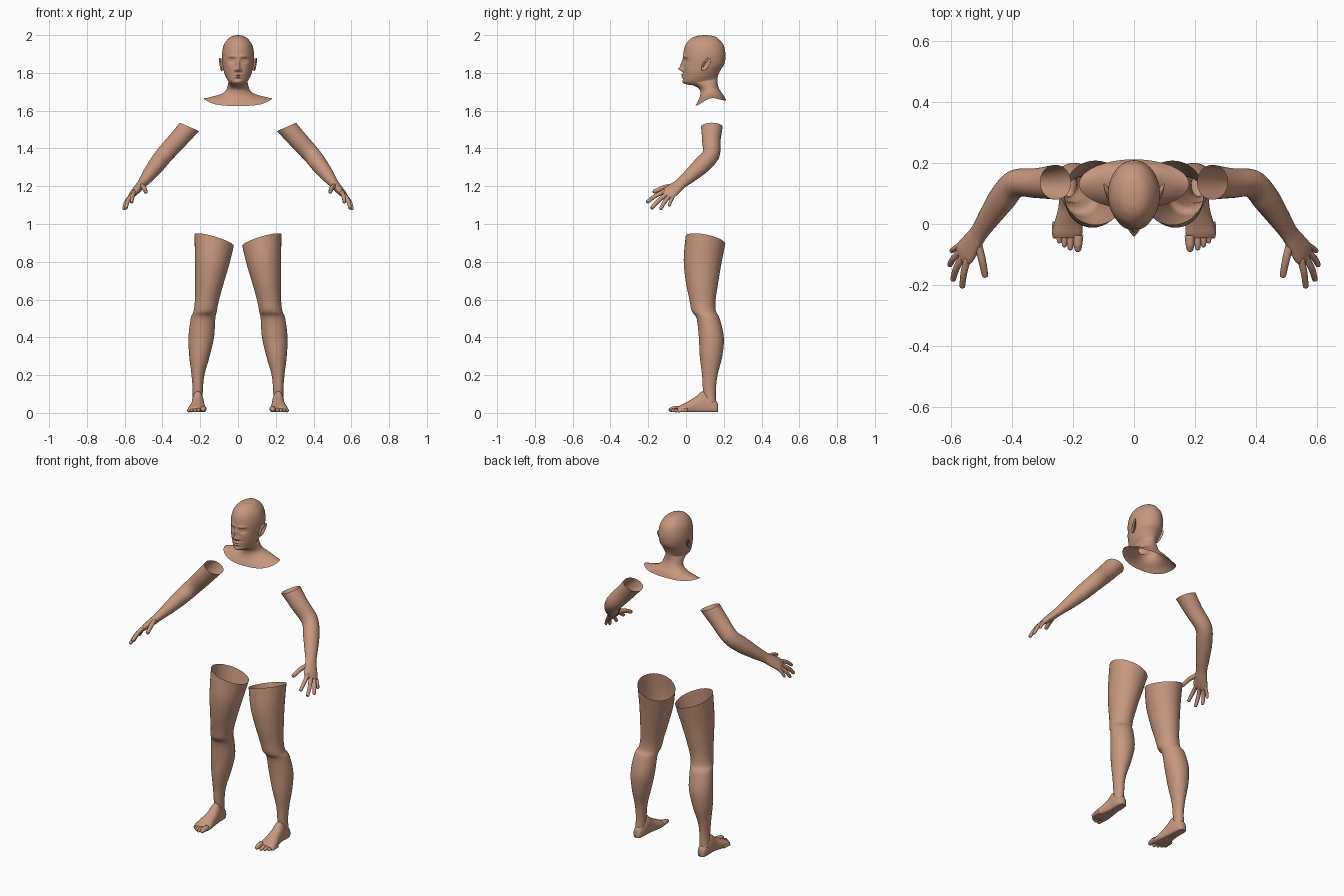
import bpy, bmesh
from math import cos, sin, pi, exp
from mathutils import Vector

cube = bpy.data.objects.get("Cube")
if cube:
    bpy.data.objects.remove(cube)

skin = bpy.data.materials.new("skin")
skin.use_nodes = True
skin.diffuse_color = (0.57, 0.31, 0.21, 1)
skin.node_tree.nodes["Principled BSDF"].inputs["Base Color"].default_value = skin.diffuse_color


def finish(name, bm, mirror):
    bmesh.ops.recalc_face_normals(bm, faces=bm.faces)
    mesh = bpy.data.meshes.new(name)
    bm.to_mesh(mesh)
    bm.free()
    mesh.materials.append(skin)
    mesh.polygons.foreach_set("use_smooth", [True] * len(mesh.polygons))
    ob = bpy.data.objects.new(name, mesh)
    bpy.context.scene.collection.objects.link(ob)
    if mirror:
        ob.modifiers.new("Mirror", "MIRROR").use_mirror_merge = False
    return ob


def spline(a, b, c, d, t):
    return b + (c - a) * (t / 2) + (a - b * 2.5 + c * 2 - d / 2) * t * t \
        + ((b - c) * 1.5 + (d - a) / 2) * t ** 3


def loft(name, rings, sides=32, steps=6, caps=(False, False), warp=None, mirror=True):
    """Skin elliptical rings (centre, half axis, half axis) with a smooth tube."""
    rows = []
    for i in range(len(rings) - 1):
        quad = [rings[max(0, min(len(rings) - 1, i + k))] for k in (-1, 0, 1, 2)]
        for s in range(steps):
            rows.append([spline(*(r[j] for r in quad), s / steps) for j in range(3)])
    rows.append(rings[-1])
    bm = bmesh.new()
    grid = []
    for c, a, b in rows:
        row = []
        for k in range(sides):
            t = 2 * pi * k / sides
            p = c + a * cos(t) + b * sin(t)
            row.append(bm.verts.new(warp(p) if warp else p))
        grid.append(row)
    for lo, hi in zip(grid, grid[1:]):
        for k in range(sides):
            m = (k + 1) % sides
            bm.faces.new((lo[k], lo[m], hi[m], hi[k]))
    for cap, row in zip(caps, (grid[0], grid[-1])):
        if cap:
            bm.faces.new(row)
    return finish(name, bm, mirror)


def path_rings(points, side, start=None):
    """Turn (x, y, z, half width, half thickness) stations into rings across the path."""
    pos = [Vector(p[:3]) for p in points]
    rings = []
    for i, p in enumerate(points):
        d = (pos[min(i + 1, len(pos) - 1)] - pos[max(i - 1, 0)]).normalized()
        if i == 0 and start:
            d = Vector(start).normalized()
        a = (side - d * side.dot(d)).normalized()
        rings.append((pos[i], a * p[3], d.cross(a) * p[4]))
    return rings


def digit(name, root, mid, tip, r, side):
    """Finger or toe with a rounded tip."""
    a, b, c = Vector(root), Vector(mid), Vector(tip)
    d = (c - b).normalized()
    stations = [(a, r * 1.1), (b, r), (c - d * r, r * .85), (c - d * r * .35, r * .65), (c, r * .1)]
    loft(name, path_rings([(*p, w, w) for p, w in stations], side),
         sides=14, steps=4, caps=(True, True))


# Head, neck and open collar: z front, z back, half width, y front, y back
head_table = [
    (2.0, 2.0, .002, .1, .104), (1.995, 1.995, .03, .056, .145),
    (1.98, 1.98, .053, .024, .172), (1.95, 1.95, .074, -.002, .197),
    (1.91, 1.91, .084, -.013, .208), (1.87, 1.87, .085, -.015, .208),
    (1.83, 1.84, .081, -.013, .2), (1.8, 1.815, .075, -.014, .183),
    (1.77, 1.79, .065, -.014, .171), (1.75, 1.778, .056, -.012, .168),
    (1.739, 1.768, .05, .004, .167), (1.733, 1.757, .052, .04, .167),
    (1.715, 1.74, .056, .07, .168), (1.69, 1.72, .064, .076, .174),
    (1.667, 1.7, .09, .071, .185), (1.645, 1.68, .14, .06, .2),
    (1.625, 1.655, .18, .05, .212)]

# Facial forms: x, z, spread x, spread z, amount forward
features = [
    (0, 1.821, .011, .012, .024), (0, 1.845, .009, .022, .014),
    (.013, 1.815, .007, .008, .011), (.033, 1.866, .017, .011, -.013),
    (.033, 1.866, .012, .006, .008), (.03, 1.887, .022, .008, .006),
    (0, 1.79, .02, .005, .012), (0, 1.777, .017, .005, .011),
    (0, 1.752, .02, .012, .006), (.045, 1.83, .02, .02, .004)]


def sculpt(p):
    if p.z < 1.72:
        p.z += .025 * (abs(p.x) / .18) ** 4
    fade = max(0, min(1, (.06 - p.y) / .04))
    for x, z, sx, sz, amount in features:
        p.y -= fade * amount * exp(-((abs(p.x) - x) / sx) ** 2 - ((p.z - z) / sz) ** 2)
    return p


loft("head_and_neck",
     [(Vector((0, (f + b) / 2, (zf + zb) / 2)), Vector((w, 0, 0)),
       Vector((0, (b - f) / 2, (zb - zf) / 2))) for zf, zb, w, f, b in head_table],
     sides=120, steps=11, caps=(True, False), warp=sculpt, mirror=False)

# Ears: a cupped shell with a raised rim, flared backward
ear = [(.0, .026, .014), (.010, .034, .019), (.015, .034, .019), (.015, .026, .013), (.007, .012, .006)]
loft("ears", [(Vector((.079 + out, .1 + out * .5, 1.845)), Vector((.2, 1, .0)) * w,
               Vector((.15, .25, 1)) * h) for out, h, w in ear],
     sides=24, steps=4, caps=(True, True),
     warp=lambda p: Vector((p.x, p.y * (1 + (p.z - 1.845) * 2), p.z)))

# Arms running into the palms
across = Vector((-.024, -.06, .02))
arm = [(.257, .137, 1.514, .057, .055), (.32, .134, 1.443, .049, .05),
       (.388, .132, 1.368, .046, .047), (.432, .084, 1.312, .046, .044),
       (.475, .022, 1.256, .038, .035), (.508, -.028, 1.214, .032, .025),
       (.53, -.06, 1.188, .038, .022), (.553, -.092, 1.163, .043, .018),
       (.565, -.107, 1.149, .038, .012)]
loft("arms", path_rings(arm, across, (.4, 0, -.91)), caps=(False, True))

# Fingers and thumbs
fingers = {
    "index_fingers": ((.546, -.112, 1.172), (.558, -.16, 1.15), (.564, -.21, 1.113), .011),
    "middle_fingers": ((.558, -.1, 1.16), (.582, -.144, 1.125), (.595, -.186, 1.08), .011),
    "ring_fingers": ((.565, -.085, 1.152), (.592, -.113, 1.117), (.606, -.137, 1.075), .0105),
    "little_fingers": ((.564, -.066, 1.152), (.588, -.08, 1.123), (.6, -.09, 1.093), .009),
    "thumbs": ((.515, -.055, 1.203), (.499, -.115, 1.194), (.487, -.176, 1.168), .0125)}
for name, (root, mid, tip, r) in fingers.items():
    digit(name, root, mid, tip, r, across)

# Legs, open at the slanted top: z, x inner, x outer, y front, y back
leg = [(.915, .022, .23, -.002, .208), (.8, .045, .228, -.012, .188),
       (.7, .072, .227, -.002, .172), (.6, .1, .228, .018, .157),
       (.54, .112, .235, .03, .158), (.5, .12, .25, .056, .178),
       (.4, .127, .262, .068, .2), (.3, .15, .258, .073, .192),
       (.2, .178, .246, .085, .167), (.12, .186, .24, .09, .158),
       (.05, .188, .242, .1, .16)]


def slant(p):
    amount = max(0, (p.z - .7) / .215)
    p.z += amount * ((p.x - .125) * .29 - (p.y - .1) * .19)
    return p


loft("legs", [(Vector(((i + o) / 2, (f + b) / 2, z)), Vector(((o - i) / 2, 0, 0)),
               Vector((0, (b - f) / 2, 0))) for z, i, o, f, b in leg],
     sides=40, caps=(False, True), warp=slant)

# Feet with flat soles: y, x centre, half width, height
foot = [(.17, .215, .01, .045), (.162, .215, .023, .06), (.13, .214, .03, .088),
        (.09, .213, .032, .115), (.05, .213, .036, .085), (0, .216, .046, .055),
        (-.03, .218, .049, .04), (-.046, .219, .044, .03)]


def sole(p):
    p.z = max(p.z, .004)
    return p


loft("feet", [(Vector((x, y, h * .4)), Vector((w, 0, 0)), Vector((0, 0, h * .6)))
              for y, x, w, h in foot], caps=(True, True), warp=sole)

# Toes, from big to little
toes = [(.184, -.092, .0145), (.209, -.087, .0105), (.228, -.077, .01),
        (.245, -.064, .0095), (.26, -.048, .009)]
for i, (x, y, r) in enumerate(toes):
    digit("toes_%d" % (i + 1), (x - .002, y + .055, r * 1.5), (x, y + .025, r * 1.4),
          (x, y, r), r, Vector((1, 0, 0)))
